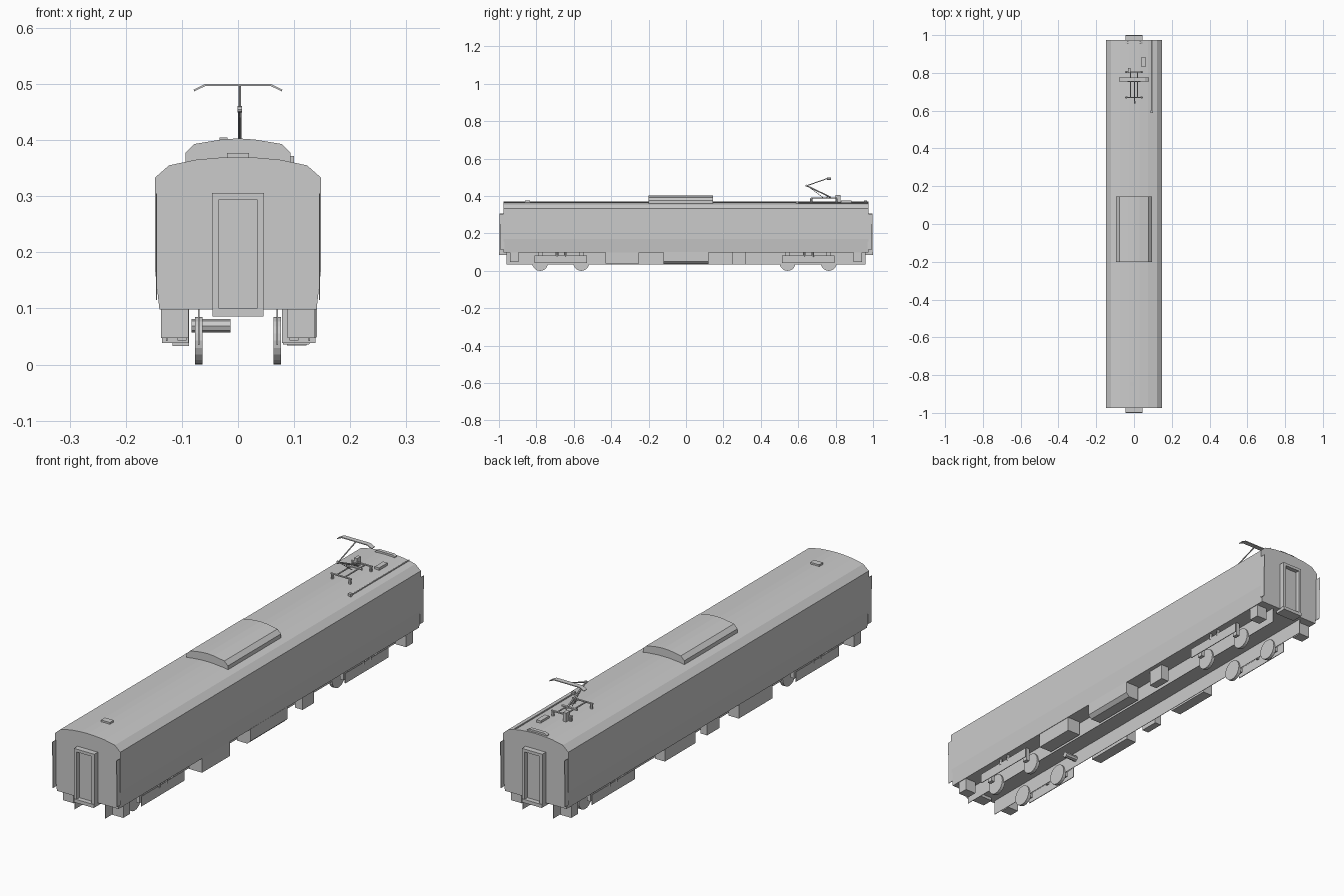
import bpy, bmesh, math
from mathutils import Vector


def finish(name, bm):
    bmesh.ops.recalc_face_normals(bm, faces=bm.faces)
    me = bpy.data.meshes.new(name)
    bm.to_mesh(me)
    bm.free()
    ob = bpy.data.objects.new(name, me)
    bpy.context.collection.objects.link(ob)
    return ob


def prism(name, prof, y0, y1):
    """Extrude an x/z profile along y."""
    bm = bmesh.new()
    a = [bm.verts.new((x, y0, z)) for x, z in prof]
    b = [bm.verts.new((x, y1, z)) for x, z in prof]
    bm.faces.new(a)
    bm.faces.new(b)
    n = len(prof)
    for i in range(n):
        j = (i + 1) % n
        bm.faces.new((a[i], a[j], b[j], b[i]))
    return finish(name, bm)


def box(name, x0, x1, y0, y1, z0, z1):
    y0, y1 = sorted((y0, y1))
    return prism(name, [(x0, z0), (x1, z0), (x1, z1), (x0, z1)], y0, y1)


def rod(name, p, q, r, sides=8):
    p, q = Vector(p), Vector(q)
    d = q - p
    bm = bmesh.new()
    bmesh.ops.create_cone(bm, cap_ends=True, segments=sides, radius1=r, radius2=r, depth=d.length)
    rot = d.to_track_quat('Z', 'Y').to_matrix()
    bmesh.ops.rotate(bm, verts=bm.verts, matrix=rot)
    bmesh.ops.translate(bm, verts=bm.verts, vec=(p + q) / 2)
    return finish(name, bm)


def mirrored(half):
    return half + [(-x, z) for x, z in reversed(half) if x != 0]


# Car body shell with faceted roof
prism("car_body", mirrored([(0.14, 0.098), (0.148, 0.17), (0.148, 0.333), (0.123, 0.355),
                            (0.075, 0.365), (0.03, 0.369), (0, 0.37)]), -0.975, 0.975)

# Roof cooling unit and small roof fittings
prism("roof_unit", mirrored([(0.094, 0.355), (0.094, 0.377), (0.078, 0.393), (0.03, 0.401), (0, 0.403)]),
      -0.2, 0.145)
box("front_roof_vent", -0.02, 0.02, -0.86, -0.835, 0.365, 0.377)
prism("rear_roof_vent", mirrored([(0.045, 0.362), (0.045, 0.371), (0.035, 0.377)]), 0.952, 0.967)
box("roof_box", 0.04, 0.06, 0.83, 0.885, 0.364, 0.377)
rod("roof_cable", (0.095, 0.59, 0.363), (0.095, 0.975, 0.363), 0.0025, 6)
box("cable_fitting", 0.088, 0.1, 0.588, 0.6, 0.36, 0.372)

# Gangways, footplates and corner plates on both ends
for s, end in ((-1, "front"), (1, "rear")):
    box(end + "_door", -0.036, 0.036, s * 0.97, s * 0.98, 0.1, 0.3)
    for k in (-1, 1):
        xs = sorted((k * 0.034, k * 0.046))
        box(end + "_gangway_post", *xs, s * 0.97, s * 0.998, 0.1, 0.306)
        xs = sorted((k * 0.1445, k * 0.1465))
        box(end + "_corner_plate", *xs, s * 0.97, s * 0.995, 0.115, 0.25)
        box(end + "_corner_plate_top", *xs, s * 0.97, s * 0.998, 0.25, 0.305)
    box(end + "_gangway_lintel", -0.034, 0.034, s * 0.97, s * 0.998, 0.294, 0.306)
    box(end + "_footplate", -0.045, 0.045, s * 0.95, s * 1.0, 0.086, 0.1)

# Long thin underframe plates
for k in (-1, 1):
    box("underframe_plate", k * 0.07 - 0.001, k * 0.07 + 0.001, -0.96, 0.96, 0.035, 0.1)

# Bogies: wheels, side plates, springs
for cy in (-0.67, 0.653):
    for k in (-1, 1):
        for dy in (-0.11, 0.11):
            y = cy + dy
            rod("wheel", (k * 0.063, y, 0.0425), (k * 0.077, y, 0.0425), 0.0425, 20)
            box("axle_hanger", k * 0.1 - 0.008, k * 0.1 + 0.008, y - 0.012, y + 0.012, 0.043, 0.1)
        box("bogie_side_plate", k * 0.127 - 0.0015, k * 0.127 + 0.0015, cy - 0.14, cy + 0.14, 0.042, 0.083)
        for dy in (-0.02, 0.025):
            rod("bogie_spring", (k * 0.124, cy + dy, 0.075), (k * 0.124, cy + dy, 0.1), 0.007)
rod("air_cylinder", (-0.083, -0.45, 0.069), (-0.013, -0.45, 0.069), 0.012)

# Underfloor equipment boxes at the corners and along each side
for s in (-1, 1):
    for k in (-1, 1):
        xs = sorted((k * 0.088, k * 0.137))
        box("corner_equipment_box", *xs, s * 0.895, s * 0.94, 0.047, 0.1)
for x0, x1, y0, y1, z0 in (
        (0.078, 0.138, -0.43, -0.25, 0.038),
        (0.087, 0.122, 0.245, 0.32, 0.034),
        (-0.135, -0.088, -0.37, -0.15, 0.038),
        (-0.117, -0.087, -0.05, 0.03, 0.033),
        (-0.135, -0.09, 0.13, 0.33, 0.045)):
    box("equipment_box", x0, x1, y0, y1, z0, 0.1)
prism("chamfered_equipment_box", [(0.08, 0.1), (0.08, 0.036), (0.126, 0.036), (0.141, 0.05), (0.141, 0.1)],
      -0.12, 0.12)

# Pantograph base frame on insulators
for x in (-0.04, 0.04):
    for y in (0.67, 0.805):
        rod("insulator", (x, y, 0.362), (x, y, 0.386), 0.006)
for y in (0.67, 0.805):
    rod("base_crossbar", (-0.047, y, 0.388), (0.047, y, 0.388), 0.004, 6)
for x in (-0.018, 0.018):
    rod("base_rail", (x, 0.67, 0.39), (x, 0.805, 0.39), 0.003, 6)
rod("pivot_bar", (-0.035, 0.755, 0.393), (0.035, 0.755, 0.393), 0.005, 6)
box("actuator", -0.033, -0.019, 0.8, 0.825, 0.365, 0.405)

# Pantograph arms and contact head
knee = (0.003, 0.645, 0.455)
rod("lower_arm", (0.003, 0.775, 0.393), knee, 0.0035, 6)
rod("control_rod", (0.003, 0.735, 0.39), (0.003, 0.655, 0.45), 0.0015, 6)
rod("knee_joint", (-0.001, *knee[1:]), (0.007, *knee[1:]), 0.006)
rod("upper_arm", knee, (0.003, 0.765, 0.497), 0.0025, 6)
prism("contact_head", [(-0.078, 0.487), (-0.058, 0.4965), (0.058, 0.4965), (0.078, 0.487),
                       (0.079, 0.49), (0.059, 0.5), (-0.059, 0.5), (-0.079, 0.49)], 0.755, 0.775)
